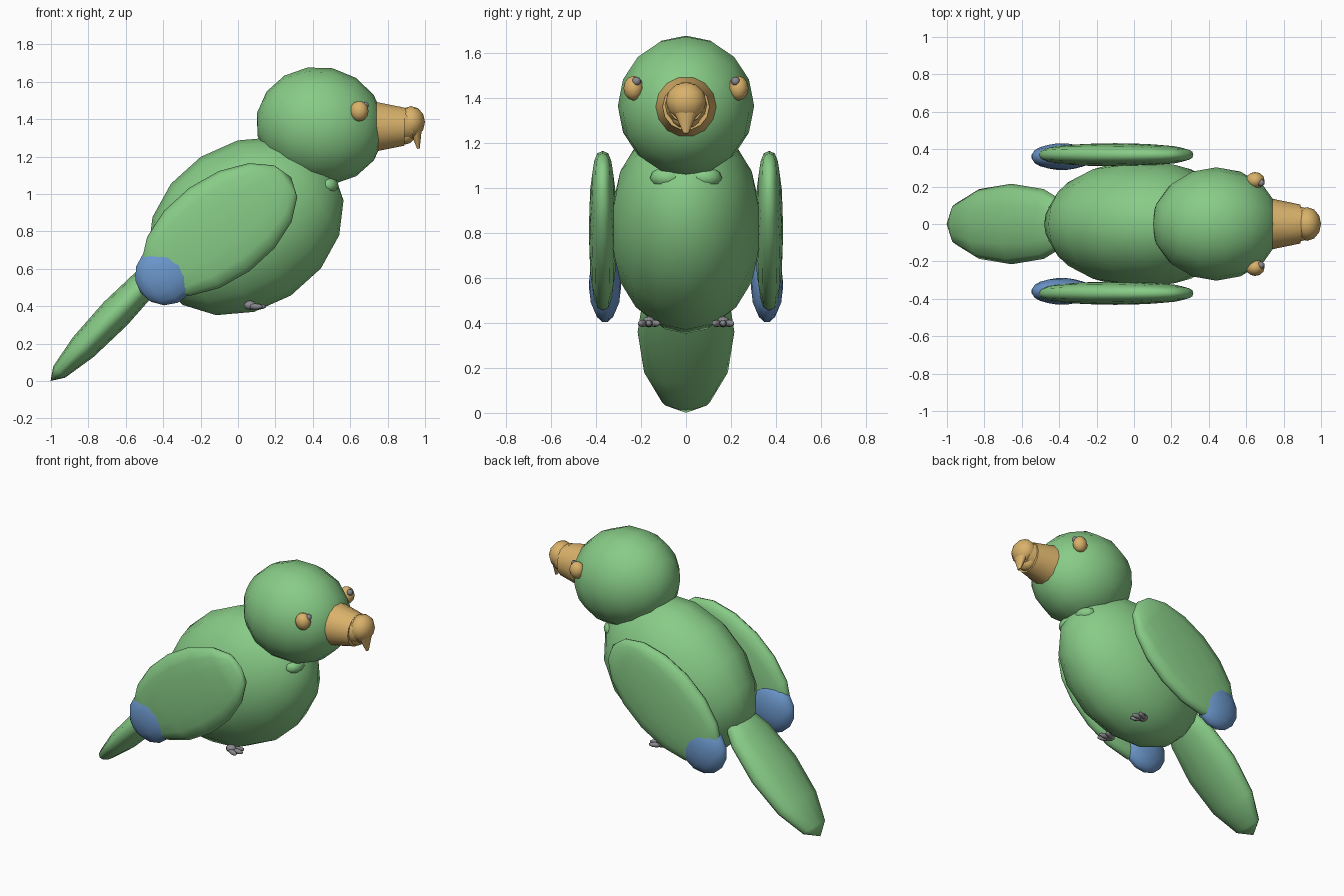
import bpy
from math import copysign, radians

cube = bpy.data.objects.get("Cube")
if cube:
    bpy.data.objects.remove(cube, do_unlink=True)


def material(name, rgb):
    mat = bpy.data.materials.new(name)
    mat.use_nodes = True
    colour = (*rgb, 1)
    mat.diffuse_color = colour
    mat.node_tree.nodes["Principled BSDF"].inputs["Base Color"].default_value = colour
    return mat


GREEN = material("feather green", (0.245, 0.60, 0.24))
BLUE = material("wing tip blue", (0.148, 0.31, 0.60))
TAN = material("beak tan", (0.70, 0.445, 0.145))
GREY = material("claw grey", (0.25, 0.25, 0.27))


def finish(name, mat, scale=(1, 1, 1), flat_angle=180):
    obj = bpy.context.object
    obj.name = name
    obj.scale = scale
    obj.data.materials.append(mat)
    bpy.ops.object.transform_apply(location=False, rotation=False, scale=True)
    if flat_angle < 180:
        bpy.ops.object.shade_smooth_by_angle(angle=radians(flat_angle))
    else:
        bpy.ops.object.shade_smooth()
    return obj


def ball(name, mat, centre, radii, pitch=0, segments=16, fullness=1):
    """Ellipsoid whose long local z axis leans forward by pitch degrees.
    A fullness below 1 gives a flattened shape blunter edges."""
    bpy.ops.mesh.primitive_uv_sphere_add(
        segments=segments, ring_count=segments // 2, radius=1,
        location=centre, rotation=(0, radians(pitch), 0))
    for v in bpy.context.object.data.vertices:
        if abs(v.co.y) > 0.001:
            v.co.y = copysign(abs(v.co.y) ** fullness, v.co.y)
    return finish(name, mat, radii)


def cone(name, mat, centre, r1, r2, depth, pitch, squash=1):
    bpy.ops.mesh.primitive_cone_add(
        vertices=14, radius1=r1, radius2=r2, depth=depth,
        location=centre, rotation=(0, radians(pitch), 0))
    return finish(name, mat, (squash, 1, 1), 40)


# Body, head and tail
ball("body", GREEN, (0.042, 0, 0.828), (0.442, 0.342, 0.555), 57)
ball("head", GREEN, (0.44, 0, 1.364), (0.315, 0.303, 0.345), 102)
ball("tail", GREEN, (-0.655, 0, 0.36), (0.088, 0.215, 0.50), 44, 12)

# Beak: tapering base, ridge, rounded front and hooked tip
cone("beak_base", TAN, (0.815, 0, 1.36), 0.135, 0.104, 0.15, 90)
cone("beak_ridge", TAN, (0.90, 0, 1.37), 0.10, 0.08, 0.07, 90)
ball("beak_front", TAN, (0.925, 0, 1.385), (0.075, 0.09, 0.085), 0, 12)
cone("beak_hook", TAN, (0.955, 0, 1.312), 0.072, 0.012, 0.14, 172, 0.6)
ball("lower_beak", TAN, (0.895, 0, 1.315), (0.05, 0.065, 0.05), 0, 12)

# Paired parts on both sides
for side, s in (("far", 1), ("near", -1)):
    ball(side + "_wing", GREEN, (-0.10, s * 0.37, 0.81), (0.275, 0.062, 0.475),
         54, fullness=0.7)
    ball(side + "_wing_tip", BLUE, (-0.385, s * 0.36, 0.57), (0.168, 0.072, 0.168), 54, 14)
    ball(side + "_eye", TAN, (0.648, s * 0.233, 1.443), (0.05, 0.045, 0.055), 0, 12)
    ball(side + "_pupil", GREY, (0.68, s * 0.22, 1.474), (0.02, 0.02, 0.02), 0, 10)
    ball(side + "_throat_feather", GREEN, (0.475, s * 0.08, 1.045), (0.063, 0.08, 0.05), 0, 12)

    # Foot with three splayed toes
    y = s * 0.165
    ball(side + "_foot", GREY, (0.065, y, 0.405), (0.035, 0.03, 0.025), 0, 10)
    for i in (-1, 0, 1):
        toe = ball(f"{side}_toe_{i + 2}", GREY,
                   (0.108 - 0.015 * abs(i), y + 0.027 * i, 0.398),
                   (0.045, 0.016, 0.016), 0, 10)
        toe.rotation_euler.z = radians(25 * i)
